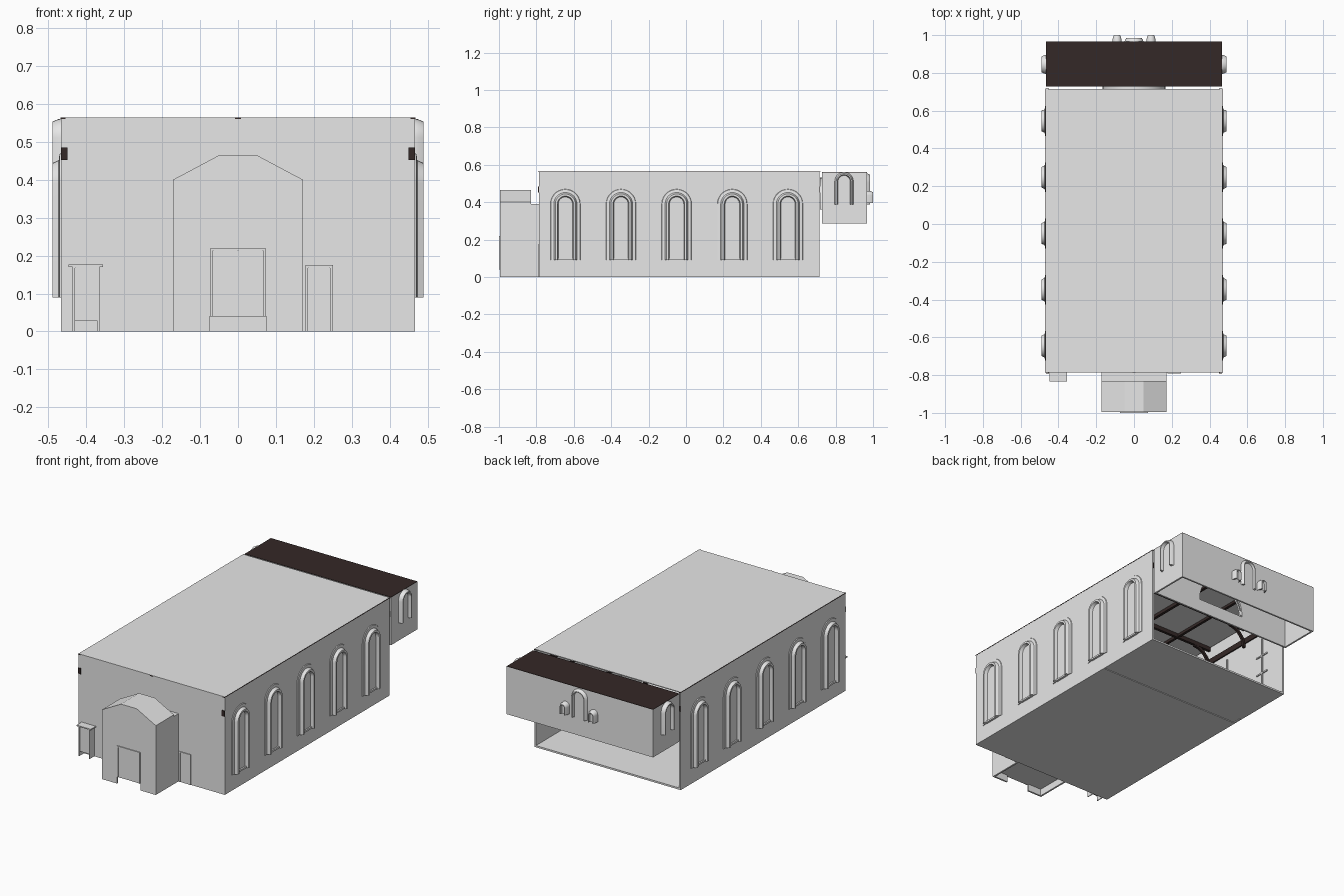
import bpy, bmesh, math
from mathutils import Matrix, Vector

cube = bpy.data.objects.get("Cube")
if cube:
    bpy.data.objects.remove(cube)


def material(name, rgb):
    m = bpy.data.materials.new(name)
    m.use_nodes = True
    m.diffuse_color = (*rgb, 1)
    m.node_tree.nodes["Principled BSDF"].inputs["Base Color"].default_value = (*rgb, 1)
    return m


PLASTER = material("pale_grey_plaster", (0.8, 0.8, 0.8))
TIMBER = material("dark_brown_timber", (0.034, 0.021, 0.02))


def finish(name, bm, mats):
    bmesh.ops.recalc_face_normals(bm, faces=bm.faces)
    mesh = bpy.data.meshes.new(name)
    bm.to_mesh(mesh)
    bm.free()
    for m in mats:
        mesh.materials.append(m)
    ob = bpy.data.objects.new(name, mesh)
    bpy.context.collection.objects.link(ob)
    return ob


def box(name, x, y, z, mat=PLASTER):
    """Box from (min, max) pairs."""
    bm = bmesh.new()
    size = [b - a for a, b in (x, y, z)]
    mid = [(a + b) / 2 for a, b in (x, y, z)]
    bmesh.ops.create_cube(bm, size=1, matrix=Matrix.Translation(mid) @ Matrix.Diagonal((*size, 1)))
    return finish(name, bm, [mat])


def prism(name, outline, y0, y1, mat=PLASTER):
    """Extrude an x-z outline along y."""
    bm = bmesh.new()
    face = bm.faces.new([bm.verts.new((x, y0, z)) for x, z in outline])
    ext = bmesh.ops.extrude_face_region(bm, geom=[face])["geom"]
    moved = [g for g in ext if isinstance(g, bmesh.types.BMVert)]
    bmesh.ops.translate(bm, verts=moved, vec=(0, y1 - y0, 0))
    return finish(name, bm, [mat])


def arch(w, z0, spring, n=14):
    """Round-headed outline running from one foot to the other."""
    curve = [(w * math.cos(math.pi * i / n), spring + w * math.sin(math.pi * i / n)) for i in range(n + 1)]
    return [(w, z0)] + curve + [(-w, z0)]


def arched_frame(name, place, turn, z0, spring, profile, pane=True):
    """Moulded arch: profile lists (half width, depth out of the wall)."""
    bm = bmesh.new()
    rings = [[bm.verts.new((x, -d, z)) for x, z in arch(w, z0, spring)] for w, d in profile]
    for a, b in zip(rings, rings[1:]):
        for i in range(len(a) - 1):
            bm.faces.new((a[i], a[i + 1], b[i + 1], b[i]))
    for end in (0, -1):
        bm.faces.new([r[end] for r in rings])
    if pane:
        bm.faces.new(rings[-1])
    bm.transform(Matrix.Translation(place) @ Matrix.Rotation(math.radians(turn), 4, "Z"))
    ob = finish(name, bm, [PLASTER])
    bpy.ops.object.select_all(action="DESELECT")
    ob.select_set(True)
    bpy.context.view_layer.objects.active = ob
    bpy.ops.object.shade_smooth_by_angle(angle=math.radians(30))
    return ob


W, F, B, H, T = 0.467, -0.787, 0.715, 0.565, 0.01   # hall half width, front, back, height, thickness

# Hall shell, open at the back
box("hall_front_wall", (-W, W), (F, F + T), (0, H))
box("hall_roof", (-W, W), (F, B), (H - 0.004, H))
box("hall_floor_front", (-W, W), (F, 0.30), (0, T))
box("hall_floor_joint", (-W, W), (0.30, 0.36), (0.004, T))
box("hall_floor_back", (-W, W), (0.36, B), (0, T))
WINDOW = [(0.08, 0), (0.078, 0.004), (0.062, 0.006), (0.054, 0.023), (0.043, 0.023), (0.038, 0.004)]
BAYS = [-0.645 + 0.2975 * i for i in range(5)]
for s, side in ((1, "left"), (-1, "right")):
    span = sorted((s * W, s * (W - T)))
    box(f"hall_{side}_wall", span, (F, B), (0, H))
    for i, y in enumerate(BAYS):
        arched_frame(f"{side}_window_{i + 1}", (s * W, y, 0), 90 * s, 0.09, 0.39, WINDOW)
        box(f"{side}_window_sill_{i + 1}", sorted((s * W, s * (W + 0.012))), (y - 0.045, y + 0.045), (0.09, 0.1))
        # Glazing bars on the inside
        bars = sorted((s * (W - T), s * (W - T - 0.006)))
        for z in (0.2, 0.31):
            box(f"{side}_window_bar_{i + 1}", bars, (y - 0.045, y + 0.045), (z, z + 0.008))
        box(f"{side}_window_mullion_{i + 1}", bars, (y - 0.004, y + 0.004), (0.1, 0.42))
    # Timber wall plates and eaves beams
    box(f"{side}_wall_plate", sorted((s * 0.45, s * 0.4665)), (F - 0.004, B + 0.002), (0.452, 0.485), TIMBER)
    box(f"{side}_eaves_beam", sorted((s * 0.455, s * 0.468)), (F - 0.003, B + 0.003), (0.561, 0.5645), TIMBER)
    box(f"{side}_purlin", sorted((s * 0.225, s * 0.24)), (F + T, B), (0.545, 0.561), TIMBER)
box("ridge_beam", (-0.008, 0.008), (F - 0.003, B), (0.5605, 0.5645), TIMBER)
box("ridge_purlin", (-0.008, 0.008), (F + T, B), (0.542, 0.561), TIMBER)

# Roof trusses with curved braces
for i in range(4):
    y = (BAYS[i] + BAYS[i + 1]) / 2
    box(f"tie_beam_{i + 1}", (-W + T, W - T), (y - 0.008, y + 0.008), (0.538, 0.561), TIMBER)
    for s, side in ((1, "left"), (-1, "right")):
        angles = [math.pi / 2 * k / 8 for k in range(9)]
        outer = [(s * (0.345 + 0.112 * math.cos(a)), 0.43 + 0.115 * math.sin(a)) for a in angles]
        inner = [(s * (0.345 + 0.098 * math.cos(a)), 0.43 + 0.1 * math.sin(a)) for a in reversed(angles)]
        prism(f"{side}_brace_{i + 1}", outer + inner, y - 0.007, y + 0.007, TIMBER)

# Porch: raised body, skirt with a gap below the door
P = 0.172
prism("porch_body", [(-P, 0.04), (P, 0.04), (P, 0.4), (0.05, 0.465), (-0.05, 0.465), (-P, 0.4)], -0.995, -0.83)
box("porch_link", (-P, P), (-0.83, F), (0.04, 0.39))
for s, side in ((1, "left"), (-1, "right")):
    box(f"porch_{side}_front_skirt", sorted((s * 0.075, s * P)), (-0.995, -0.985), (0, 0.04))
    box(f"porch_{side}_side_skirt", sorted((s * (P - T), s * P)), (-0.995, F), (0, 0.04))


def door(name, x0, x1, y, z0, z1, leaves=1):
    """Door leaves in a raised surround on a front-facing wall."""
    f = 0.007
    box(name + "_left_jamb", (x1 - f, x1), (y - 0.005, y), (z0, z1))
    box(name + "_right_jamb", (x0, x0 + f), (y - 0.005, y), (z0, z1))
    box(name + "_lintel", (x0, x1), (y - 0.005, y), (z1 - f, z1))
    step = (x1 - x0 - 2 * f) / leaves
    for i in range(leaves):
        a = x0 + f + i * step
        box(f"{name}_leaf_{i + 1}", (a + 0.001, a + step - 0.001), (y - 0.002, y), (z0, z1 - f))


door("porch_door", -0.073, 0.073, -0.995, 0.04, 0.22, leaves=2)
door("side_door", 0.178, 0.25, F, 0, 0.175)

# Small projecting entry beside the porch
box("side_entry", (-0.437, -0.366), (-0.825, F), (0.027, 0.175))
door("side_entry_door", -0.437, -0.366, -0.825, 0.027, 0.175)
for x in (-0.437, -0.371):
    box("side_entry_fin", (x, x + 0.005), (-0.83, F), (0, 0.03))
box("side_entry_cap", (-0.447, -0.356), (-0.833, F), (0.17, 0.176))

# Raised rear gallery, open underneath
G0, G1, GZ, GT = 0.728, 0.967, 0.285, 0.56
box("gallery_back_wall", (-W, W), (G1 - T, G1), (GZ, GT))
box("gallery_ceiling", (-W, W), (G0, G1), (GT - T, GT))
box("gallery_roof", (-W, W), (G0, G1), (GT, GT + 0.002), TIMBER)
front = box("gallery_front_wall", (-W, W), (G0, G0 + T), (GZ, GT))
cutter = prism("arch_cutter", arch(0.15, 0.36, 0.375), G0 - 0.05, G0 + 0.05)
cutter.hide_render = True
mod = front.modifiers.new("arch_opening", "BOOLEAN")
mod.object = cutter
mod.solver = "EXACT"
bpy.context.view_layer.objects.active = front
bpy.ops.object.modifier_apply(modifier=mod.name)
bpy.data.objects.remove(cutter)
arched_frame("gallery_arch_trim", (0, G0, 0), 0, 0.36, 0.365,
             [(0.168, 0), (0.168, 0.012), (0.15, 0.012), (0.15, 0)], pane=False)

SMALL = [(0.05, 0), (0.049, 0.008), (0.042, 0.023), (0.036, 0.023), (0.032, 0.004)]
for s, side in ((1, "left"), (-1, "right")):
    box(f"gallery_{side}_wall", sorted((s * W, s * (W - T))), (G0, G1), (GZ, GT))
    arched_frame(f"gallery_{side}_window", (s * W, 0.845, 0), 90 * s, 0.388, 0.511, SMALL)
    # Flanking lights on the back wall
    arched_frame(f"back_{side}_light", (s * 0.09, G1, 0), 180, 0.395, 0.437,
                 [(0.024, 0), (0.022, 0.02), (0.016, 0.033), (0.012, 0.033), (0.01, 0.02)])
arched_frame("back_centre_window", (0, G1, 0), 180, 0.388, 0.505,
             [(0.05, 0), (0.046, 0.01), (0.04, 0.018), (0.035, 0.018), (0.032, 0.004)])
